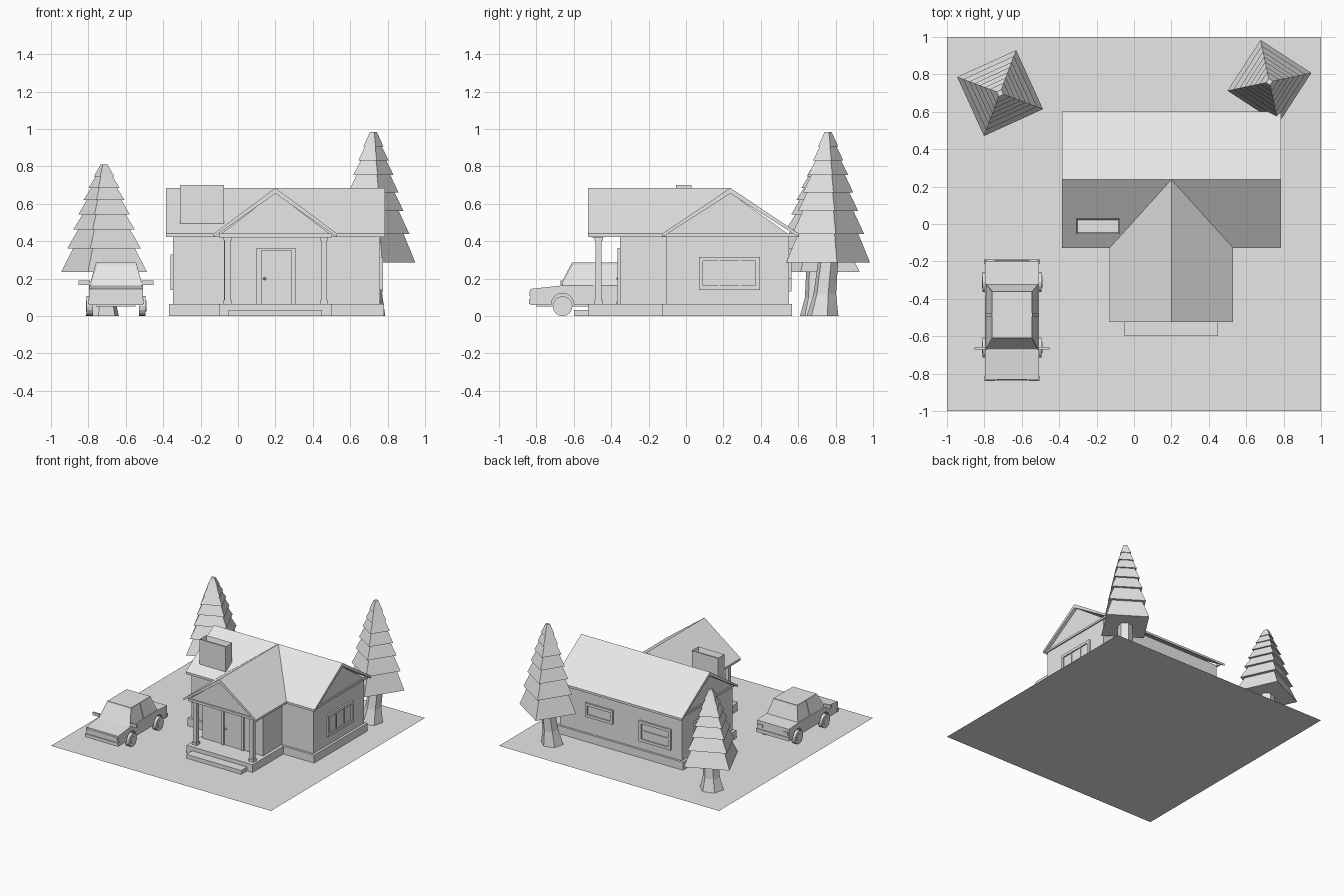
import bpy, bmesh, math
from mathutils import Matrix, Vector

cube = bpy.data.objects.get("Cube")
if cube:
    bpy.data.objects.remove(cube, do_unlink=True)

grey = bpy.data.materials.new("plain_grey")
grey.use_nodes = True
grey.diffuse_color = (0.8, 0.8, 0.8, 1)
grey.node_tree.nodes["Principled BSDF"].inputs["Base Color"].default_value = (0.8, 0.8, 0.8, 1)


def finish(name, bm, matrix=None):
    bmesh.ops.recalc_face_normals(bm, faces=bm.faces)
    mesh = bpy.data.meshes.new(name)
    bm.to_mesh(mesh)
    bm.free()
    mesh.materials.append(grey)
    obj = bpy.data.objects.new(name, mesh)
    if matrix:
        obj.matrix_world = matrix
    bpy.context.collection.objects.link(obj)
    return obj


def boxes(name, specs, matrix=None):
    """One object made of boxes given as x0, x1, y0, y1, z0, z1."""
    bm = bmesh.new()
    for x0, x1, y0, y1, z0, z1 in specs:
        place = Matrix.Translation(((x0 + x1) / 2, (y0 + y1) / 2, (z0 + z1) / 2))
        bmesh.ops.create_cube(bm, size=1, matrix=place @ Matrix.Diagonal((x1 - x0, y1 - y0, z1 - z0, 1)))
    return finish(name, bm, matrix)


def prism(name, profile, axis, start, end, matrix=None):
    """Extrude a (horizontal, z) profile along x or y."""
    bm = bmesh.new()
    if axis == "x":
        verts = [bm.verts.new((start, h, z)) for h, z in profile]
        move = Vector((end - start, 0, 0))
    else:
        verts = [bm.verts.new((h, start, z)) for h, z in profile]
        move = Vector((0, end - start, 0))
    out = bmesh.ops.extrude_face_region(bm, geom=[bm.faces.new(verts)], use_keep_orig=True)
    bmesh.ops.translate(bm, vec=move, verts=[v for v in out["geom"] if isinstance(v, bmesh.types.BMVert)])
    return finish(name, bm, matrix)


def roof(name, mid, half, axis, start, end, eave=0.44, ridge=0.685, thick=0.03):
    top = [(mid - half, eave), (mid, ridge), (mid + half, eave)]
    under = [(h, z - thick) for h, z in reversed(top)]
    under[0] = (mid + half, eave - 0.018)
    under[-1] = (mid - half, eave - 0.018)
    return prism(name, top + under, axis, start, end)


def window(name, at, turn, w, z0, z1, cols, rows=1):
    """Framed window; its outside faces -y before being turned."""
    h, bar = w / 2, 0.022
    parts = [(-h, h, -0.004, 0.01, z0, z1)]
    parts += [(-h, h, -0.014, 0.01, z, z + bar) for z in (z0, z1 - bar)]
    parts += [(x, x + bar, -0.014, 0.01, z0, z1) for x in (-h, h - bar)]
    for i in range(1, cols):
        x = -h + w * i / cols
        parts.append((x - 0.005, x + 0.005, -0.01, 0.01, z0, z1))
    for i in range(1, rows):
        z = z0 + (z1 - z0) * i / rows
        parts.append((-h, h, -0.01, 0.01, z - 0.008, z + 0.008))
    return boxes(name, parts, Matrix.Translation(at) @ Matrix.Rotation(math.radians(turn), 4, "Z"))


# Ground sheet
bm = bmesh.new()
bmesh.ops.create_grid(bm, x_segments=1, y_segments=1, size=1)
finish("ground", bm)

# Foundations, porch deck and step
boxes("foundation", [(-0.37, 0.78, -0.125, 0.567, 0, 0.065)])
boxes("porch_deck", [(-0.1, 0.5, -0.524, -0.1, 0, 0.064)])
boxes("porch_step", [(-0.05, 0.45, -0.6, -0.52, 0, 0.032)])

# Walls with gable ends
prism("main_walls", [(-0.107, 0.06), (-0.107, 0.436), (0.235, 0.66), (0.55, 0.436), (0.55, 0.06)],
      "x", -0.348, 0.76)
boxes("wing_walls", [(-0.075, 0.475, -0.353, 0.1, 0.06, 0.435)])
prism("porch_gable", [(-0.09, 0.425), (-0.09, 0.44), (0.2, 0.66), (0.49, 0.44), (0.49, 0.425)],
      "y", -0.495, 0.1)
boxes("porch_beam", [(-0.1, 0.5, -0.505, -0.44, 0.42, 0.44)])

# Roofs
roof("main_roof", 0.2375, 0.365, "x", -0.385, 0.786)
roof("porch_roof", 0.2, 0.33, "y", -0.525, 0.235)
boxes("gable_trim", [(x, x + 0.012, -0.115, 0.59, 0.424, 0.44) for x in (-0.358, 0.758)])

# Chimney with a hollow top
bm = bmesh.new()
bmesh.ops.create_cube(bm, size=1, matrix=Matrix.Translation((-0.192, -0.012, 0.597))
                      @ Matrix.Diagonal((0.236, 0.085, 0.206, 1)))
top = max(bm.faces, key=lambda f: f.calc_center_median().z)
bmesh.ops.inset_region(bm, faces=[top], thickness=0.013)
bmesh.ops.translate(bm, vec=(0, 0, -0.04), verts=top.verts)
finish("chimney", bm)

# Porch columns
for side, x in (("right", -0.056), ("left", 0.46)):
    y = -0.467
    boxes("porch_column_" + side, [
        (x - r, x + r, y - r, y + r, z0, z1)
        for r, z0, z1 in ((0.022, 0.06, 0.085), (0.016, 0.08, 0.41), (0.022, 0.405, 0.425))])

# Door with frame and knob
boxes("door", [(0.128, 0.283, -0.357, -0.34, 0.065, 0.353)])
boxes("door_frame", [(0.1, 0.126, -0.366, -0.34, 0.065, 0.365), (0.285, 0.307, -0.366, -0.34, 0.065, 0.365),
                     (0.1, 0.307, -0.366, -0.34, 0.351, 0.365)])
bm = bmesh.new()
bmesh.ops.create_icosphere(bm, subdivisions=1, radius=0.009, matrix=Matrix.Translation((0.142, -0.364, 0.2)))
finish("door_knob", bm)

# Windows
window("window_left_side", (0.76, 0.232, 0), 90, 0.325, 0.14, 0.315, 3)
window("window_right_side", (-0.348, 0.232, 0), -90, 0.325, 0.14, 0.33, 3)
window("window_back_small", (0.4, 0.55, 0), 180, 0.25, 0.2, 0.315, 1)
window("window_back_large", (-0.11, 0.55, 0), 180, 0.29, 0.13, 0.3, 1, 2)


def tree(name, x, y, radius, height, turn, trunk_shift):
    """Square tiered conifer on a flared trunk."""
    rims = [(1, 0.29), (0.86, 0.445), (0.72, 0.57), (0.6, 0.67), (0.48, 0.765),
            (0.36, 0.845), (0.24, 0.92), (0.08, 1)]
    bm = bmesh.new()
    for i in range(len(rims) - 1):
        (r0, z0), (r1, z1) = rims[i], rims[i + 1]
        r1 = r1 * 0.84 if i < len(rims) - 2 else r1
        z0, z1 = z0 * height, z1 * height
        spin = Matrix.Rotation(math.radians(turn), 4, "Z")
        bmesh.ops.create_cone(bm, cap_ends=True, segments=4, radius1=r0 * radius, radius2=r1 * radius,
                              depth=z1 - z0, matrix=Matrix.Translation((x, y, (z0 + z1) / 2)) @ spin)
    finish(name + "_foliage", bm)
    bm = bmesh.new()
    rings = []
    for k, r in ((0, 0.38), (0.12, 0.27), (0.3, 0.24)):
        dx, dy = (s * (1 - k / 0.3) for s in trunk_shift)
        rings.append([bm.verts.new((x + dx + r * radius * math.cos(a), y + dy + r * radius * math.sin(a), k * height))
                      for a in (math.tau * j / 6 + 0.3 for j in range(6))])
    for low, high in zip(rings, rings[1:]):
        for j in range(6):
            n = (j + 1) % 6
            bm.faces.new((low[j], low[n], high[n], high[j]))
    bm.faces.new(rings[0])
    bm.faces.new(rings[-1])
    finish(name + "_trunk", bm)


tree("short_tree", -0.716, 0.7, 0.245, 0.81, -20.5, (-0.01, 0))
tree("tall_tree", 0.724, 0.76, 0.229, 0.985, 12, (-0.02, -0.03))

# Car body with wheel arches
car = Matrix.Translation((-0.652, 0, 0))
axles = (-0.66, -0.31)
profile = [(-0.832, 0.06), (-0.832, 0.145), (-0.675, 0.162), (-0.32, 0.165), (-0.198, 0.158), (-0.195, 0.06)]
for y in reversed(axles):
    profile += [(y + 0.061 * math.cos(a), 0.06 + 0.061 * math.sin(a))
                for a in (math.pi * i / 8 for i in range(9))]
prism("car_body", profile, "x", -0.145, 0.145, car)
boxes("car_chassis", [(-0.105, 0.105, -0.8, -0.22, 0.05, 0.14)], car)
boxes("car_bumpers", [(-0.15, 0.15, -0.84, -0.815, 0.065, 0.092), (-0.15, 0.15, -0.215, -0.19, 0.065, 0.092)], car)
boxes("car_lights", [(s * 0.115 - 0.024, s * 0.115 + 0.024, y, y + 0.01, 0.108, 0.133)
                     for s in (-1, 1) for y in (-0.836, -0.201)], car)
boxes("car_grille", [(-0.08, 0.08, -0.835, -0.825, 0.108, 0.133)], car)
boxes("car_mirrors", [(s * 0.17 - 0.03, s * 0.17 + 0.03, -0.672, -0.657, 0.167, 0.19) for s in (-1, 1)], car)

# Car cabin with inset windows
bm = bmesh.new()
bmesh.ops.create_cube(bm, size=1)
for v in bm.verts:
    if v.co.z > 0:
        v.co = (v.co.x * 0.215, -0.61 if v.co.y < 0 else -0.36, 0.285)
    else:
        v.co = (v.co.x * 0.285, -0.675 if v.co.y < 0 else -0.318, 0.16)
bm.normal_update()
sides = [f for f in bm.faces if abs(f.normal.z) < 0.9]
bmesh.ops.inset_individual(bm, faces=sides, thickness=0.012, depth=-0.004)
finish("car_cabin", bm, car)
for s in (-1, 1):
    lean = prism("car_door_post", [(s * 0.139, 0.16), (s * 0.143, 0.16), (s * 0.108, 0.284), (s * 0.103, 0.284)],
                 "y", -0.495, -0.475, car)

# Wheels and hubs
for s in (-1, 1):
    for label, y in zip(("front", "back"), axles):
        bm = bmesh.new()
        for r, depth, x in ((0.053, 0.036, 0.14), (0.03, 0.006, 0.159)):
            bmesh.ops.create_cone(bm, cap_ends=True, segments=16, radius1=r, radius2=r, depth=depth,
                                  matrix=Matrix.Translation((s * x, y, 0.053)) @ Matrix.Rotation(math.pi / 2, 4, "Y"))
        finish("car_%s_wheel" % label, bm, car)
